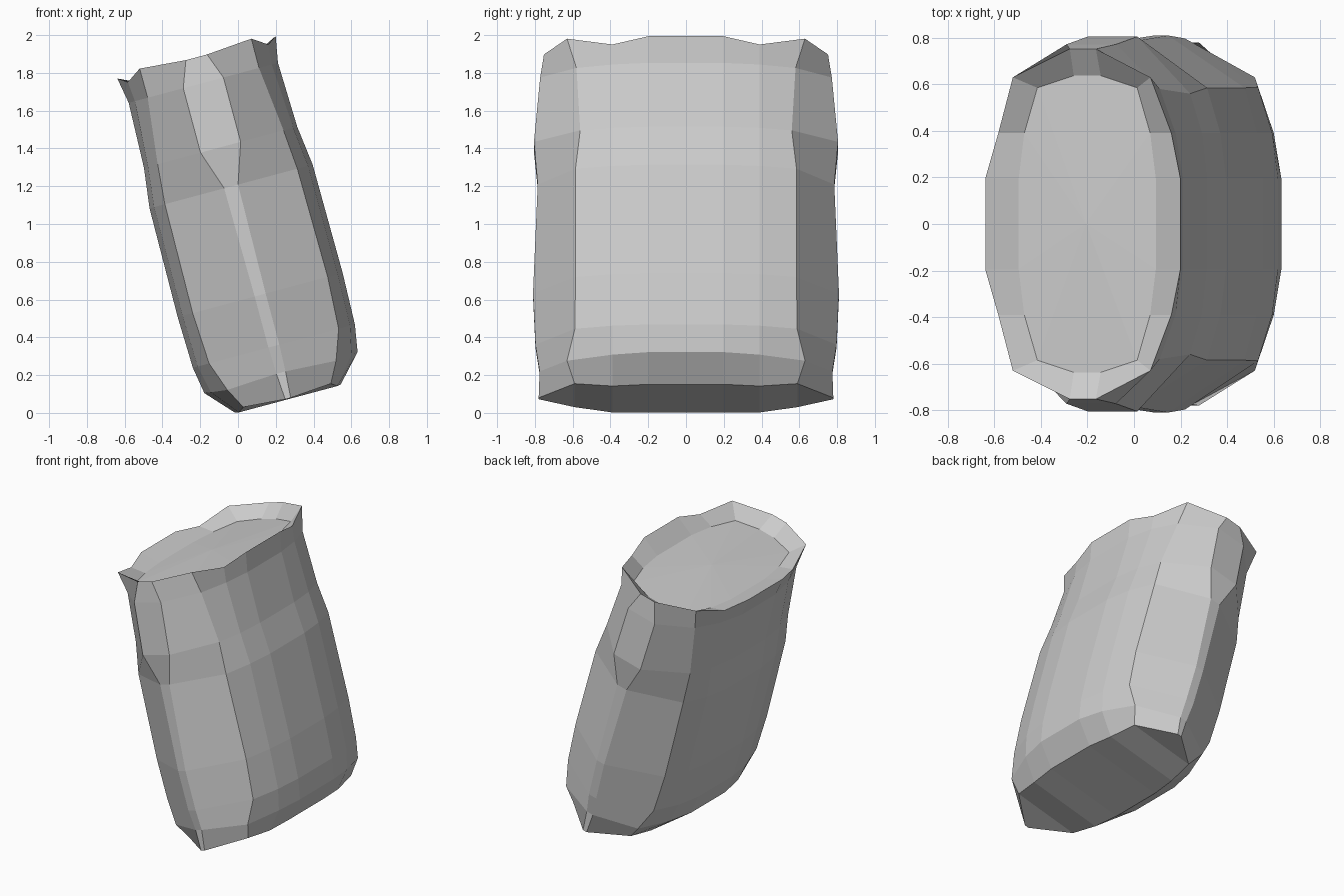
import bpy, bmesh, math

if "Cube" in bpy.data.objects:
    bpy.data.objects.remove(bpy.data.objects["Cube"])

TILT = math.radians(15)
CENTRE = 0.277          # offset of the sack axis across its thickness
Y1, Y2 = 0.195, 0.39    # shared stations along the broad sides

# Rings: height, half-thickness at 4 stations, length at corner and end,
# height lift at second station and corner
RINGS = [
    (0.013, 0.290, 0.270, 0.240, 0.015, 0.590, 0.780, -0.004, 0.017),
    (0.155, 0.420, 0.385, 0.298, 0.025, 0.630, 0.775, -0.005, -0.015),
    (0.300, 0.444, 0.418, 0.355, 0.030, 0.588, 0.797, 0, 0),
    (0.580, 0.452, 0.425, 0.370, 0.030, 0.585, 0.810, 0, 0),
    (1.175, 0.447, 0.422, 0.363, 0.038, 0.585, 0.785, 0, 0),
    (1.390, 0.420, 0.398, 0.345, 0.110, 0.560, 0.805, 0, 0),
    (1.743, 0.409, 0.375, 0.305, 0.110, 0.580, 0.772, 0, 0),
    (1.883, 0.434, 0.385, 0.306, 0.058, 0.630, 0.752, -0.033, 0.020),
    (1.810, 0.305, 0.280, 0.222, 0.060, 0.585, 0.637, 0, 0),
]


def place(u, y, w):
    """Lean a point of the upright sack sideways."""
    u += CENTRE
    return (u * math.cos(TILT) - w * math.sin(TILT), y,
            u * math.sin(TILT) + w * math.cos(TILT) - 0.008)


def make_ring(bm, w, o1, o2, o3, o4, y3, y4, lift2, lift3):
    quarter = [(o1, Y1, w), (o2, Y2, w + lift2), (o3, y3, w + lift3), (o4, y4, w)]
    half = quarter + [(-u, y, h) for u, y, h in reversed(quarter)]
    full = half + [(u, -y, h) for u, y, h in reversed(half)]
    return [bm.verts.new(place(*p)) for p in full]


bm = bmesh.new()
rings = [make_ring(bm, *r) for r in RINGS]
n = len(rings[0])

# Cloth walls, flared rim and inner lip
for a, b in zip(rings, rings[1:]):
    for i in range(n):
        j = (i + 1) % n
        bm.faces.new((a[i], a[j], b[j], b[i]))

# Contents: shallow fan inside the mouth
top = bm.verts.new(place(0, 0, 1.83))
for i in range(n):
    bm.faces.new((rings[-1][i], rings[-1][(i + 1) % n], top))

# Bottom: strips across the thickness
base = rings[0]
strips = [(i, i + 1, 6 - i, 7 - i) for i in range(3)]
strips += [(i, i + 1, 22 - i, 23 - i) for i in range(8, 11)]
strips.append((15, 0, 7, 8))
for s in strips:
    bm.faces.new([base[k] for k in s])

bmesh.ops.recalc_face_normals(bm, faces=bm.faces)
mesh = bpy.data.meshes.new("sack")
bm.to_mesh(mesh)
bm.free()
sack = bpy.data.objects.new("sack", mesh)
bpy.context.collection.objects.link(sack)
